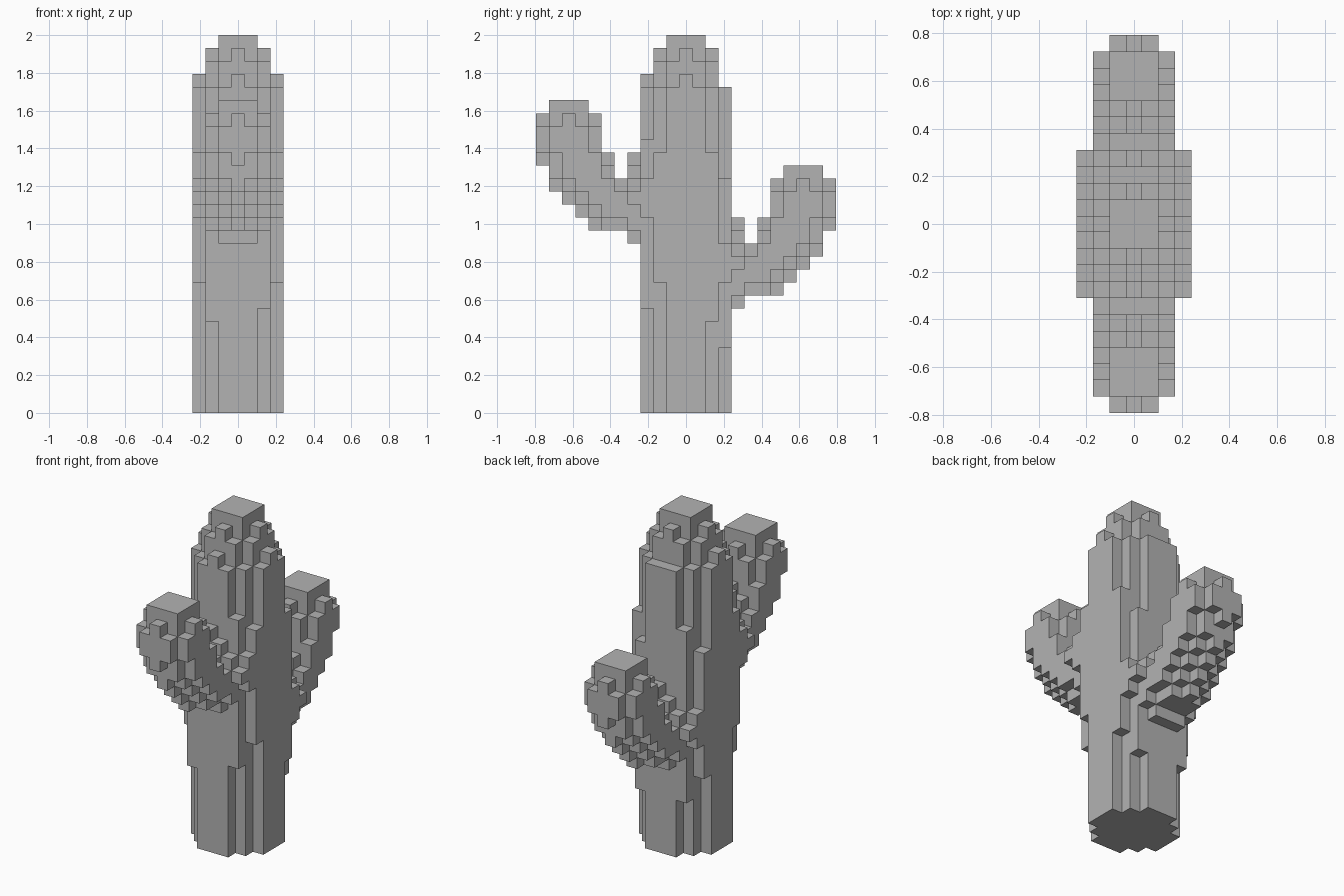
import bpy
import bmesh

cube = bpy.data.objects.get("Cube")
if cube:
    bpy.data.objects.remove(cube, do_unlink=True)

UNIT = 2 / 29  # edge of one block

grey = bpy.data.materials.new("plain grey")
grey.use_nodes = True
grey.diffuse_color = (0.45, 0.45, 0.45, 1)
grey.node_tree.nodes["Principled BSDF"].inputs["Base Color"].default_value = grey.diffuse_color


def column(cells, x, y, low, high):
    """Stack blocks from level low up to level high."""
    cells.update((x, y, z) for z in range(low, high))


def make_trunk():
    cells = set()
    # Rounded core with a stepped top, keyed by distance from the axes
    tops = {(0, 0): 29, (0, 1): 29, (1, 1): 29, (0, 2): 28, (1, 2): 27,
            (2, 2): 25, (0, 3): 26, (1, 3): 25}
    for x in range(-3, 4):
        for y in range(-3, 4):
            top = tops.get(tuple(sorted((abs(x), abs(y)))))
            if top:
                column(cells, x, y, 0, 25 if y == 3 else top)
    # Ribs on the rounded corners
    for x, y, low, high in ((-2, -3, 7, 21), (2, -3, 8, 21), (-3, -2, 10, 20), (3, -2, 10, 20),
                            (-2, 3, 5, 20), (2, 3, 5, 18), (-3, 2, 7, 18), (3, 2, 7, 20)):
        column(cells, x, y, low, high)
    return cells


# Arm outline from root to tip: underside and top for the middle, next and outer slices
ARM_SLICES = (
    ((13, 14, 14, 14, 15, 16, 17, 19), (20, 18, 20, 23, 24, 24, 24, 23)),
    ((13, 14, 14, 15, 16, 17, 18, 20), (19, 18, 19, 22, 24, 24, 24, 22)),
    ((14, 15, 15, 16, 17, 18, 20), (18, 17, 18, 20, 22, 23, 22)),
)


def make_arm(side, drop):
    cells = set()
    for x in range(-2, 3):
        lows, highs = ARM_SLICES[abs(x)]
        for step, (low, high) in enumerate(zip(lows, highs)):
            column(cells, x, side * (4 + step), low - drop, high - drop)
    # Swollen joint at the trunk
    for x in (-3, 3):
        column(cells, x, side * 3, 15 - drop, 18 - drop)
        column(cells, x, side * 4, 16 - drop, 17 - drop)
    return cells


def build(name, cells, solid):
    """Make a mesh from the outer faces of the blocks and merge flat areas."""
    bm = bmesh.new()
    for cell in cells:
        for axis in range(3):
            for sign in (-1, 1):
                near = list(cell)
                near[axis] += sign
                if tuple(near) in solid:
                    continue
                corners = []
                for u, v in ((-1, -1), (1, -1), (1, 1), (-1, 1)):
                    p = [cell[0], cell[1], cell[2] + 0.5]
                    p[axis] += sign / 2
                    p[(axis + 1) % 3] += u / 2
                    p[(axis + 2) % 3] += v / 2
                    corners.append(bm.verts.new([c * UNIT for c in p]))
                bm.faces.new(corners if sign > 0 else corners[::-1])
    bmesh.ops.remove_doubles(bm, verts=bm.verts, dist=UNIT / 100)
    bmesh.ops.dissolve_limit(bm, angle_limit=0.01, verts=bm.verts, edges=bm.edges)
    mesh = bpy.data.meshes.new(name)
    bm.to_mesh(mesh)
    bm.free()
    mesh.materials.append(grey)
    bpy.context.collection.objects.link(bpy.data.objects.new(name, mesh))


parts = {"trunk": make_trunk(), "front_arm": make_arm(-1, 0), "back_arm": make_arm(1, 5)}
solid = set().union(*parts.values())
for name, cells in parts.items():
    build(name, cells, solid)
